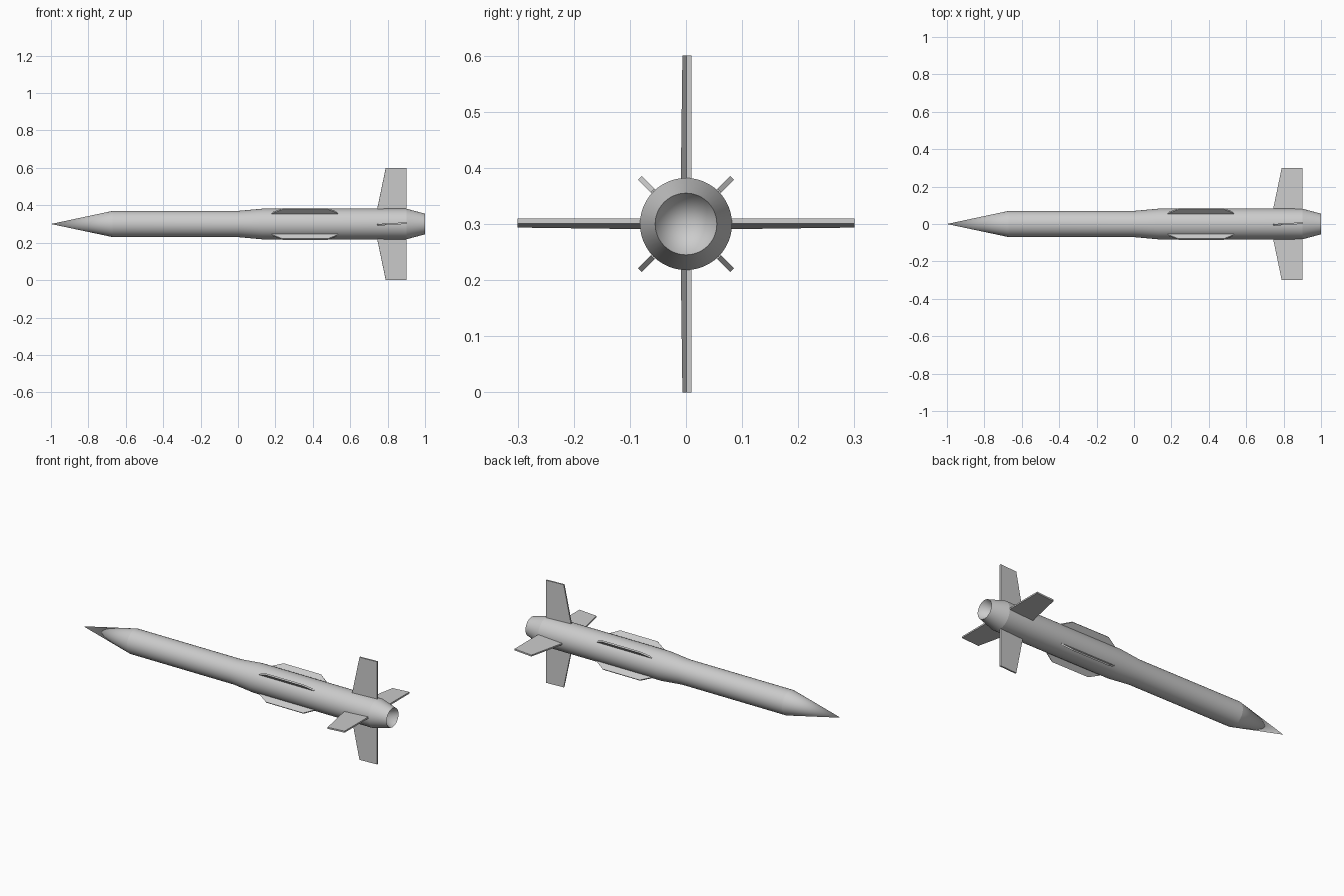
import bpy, bmesh, math
from mathutils import Matrix, Vector

cube = bpy.data.objects.get("Cube")
if cube:
    bpy.data.objects.remove(cube)

AXIS_Z = 0.3
SIDES = 48

grey = bpy.data.materials.new("light_grey")
grey.use_nodes = True
COLOUR = (0.6, 0.6, 0.6, 1)
grey.diffuse_color = COLOUR
grey.node_tree.nodes["Principled BSDF"].inputs["Base Color"].default_value = COLOUR


def finish(name, bm):
    bmesh.ops.recalc_face_normals(bm, faces=bm.faces)
    mesh = bpy.data.meshes.new(name)
    bm.to_mesh(mesh)
    bm.free()
    mesh.materials.append(grey)
    obj = bpy.data.objects.new(name, mesh)
    bpy.context.collection.objects.link(obj)
    obj.location.z = AXIS_Z
    return obj


def lathe(name, profile):
    """Spin (x, radius) points around the long axis."""
    bm = bmesh.new()
    verts = [bm.verts.new((x, 0, r)) for x, r in profile]
    edges = [bm.edges.new(pair) for pair in zip(verts, verts[1:])]
    bmesh.ops.spin(bm, geom=verts + edges, cent=(0, 0, 0), axis=(1, 0, 0),
                   angle=math.tau, steps=SIDES)
    bmesh.ops.remove_doubles(bm, verts=bm.verts, dist=0.0001)
    obj = finish(name, bm)
    bpy.ops.object.select_all(action='DESELECT')
    obj.select_set(True)
    bpy.context.view_layer.objects.active = obj
    bpy.ops.object.shade_smooth_by_angle(angle=math.radians(11))


def plate(name, outline, thickness, angle, cant=0, pivot=0):
    """Extrude an (x, radius) outline, cant it, then turn it about the long axis."""
    bm = bmesh.new()
    face = bm.faces.new([bm.verts.new((x, -thickness / 2, r)) for x, r in outline])
    new = bmesh.ops.extrude_face_region(bm, geom=[face])["geom"]
    bmesh.ops.translate(bm, vec=(0, thickness, 0),
                        verts=[v for v in new if isinstance(v, bmesh.types.BMVert)])
    centre = Matrix.Translation(Vector((pivot, 0, 0)))
    tilt = centre @ Matrix.Rotation(cant, 4, 'Z') @ centre.inverted()
    bm.transform(Matrix.Rotation(angle, 4, 'X') @ tilt)
    finish(name, bm)


# Body with pointed nose, flared rear section, boat tail and hollow nozzle
lathe("body", [(-1, 0), (-0.67, 0.07), (0, 0.07), (0.13, 0.082), (0.9, 0.082),
               (1, 0.055), (0.9, 0)])

# Four tail fins; opposite fins are canted the same way in space
fin = [(0.74, 0.06), (0.79, 0.3), (0.9, 0.3), (0.9, 0.06)]
for name, turn, way in (("top", 0, 1), ("front", 1, 1), ("bottom", 2, -1), ("back", 3, -1)):
    plate(name + "_tail_fin", fin, 0.009, turn * math.pi / 2, way * 0.062, 0.82)

# Four diagonal strakes along the middle
strake = [(0.18, 0.07), (0.18, 0.084), (0.24, 0.116), (0.48, 0.116), (0.535, 0.084), (0.535, 0.07)]
for i in range(4):
    plate(f"strake_{i + 1}", strake, 0.009, math.pi / 4 + i * math.pi / 2)
